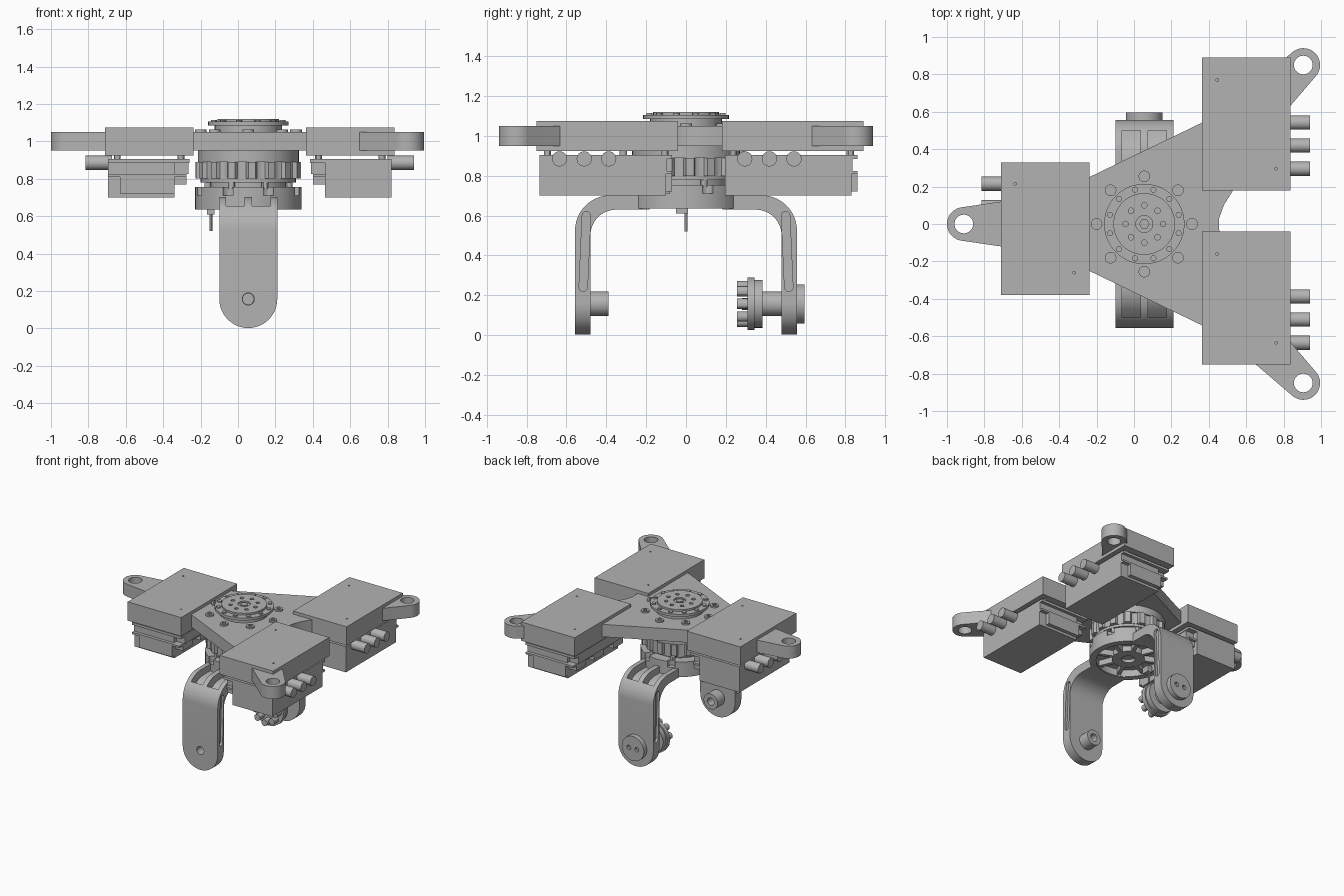
import bpy, bmesh, math
from math import sin, cos, pi, radians

if "Cube" in bpy.data.objects:
    bpy.data.objects.remove(bpy.data.objects["Cube"], do_unlink=True)

grey = bpy.data.materials.new("plain grey")
grey.use_nodes = True
grey.diffuse_color = (0.45, 0.45, 0.45, 1)
grey.node_tree.nodes["Principled BSDF"].inputs["Base Color"].default_value = (0.45, 0.45, 0.45, 1)

HX = 0.055      # x of the hub axis
PIVOT = 0.157   # height of the fork pivot
parts = []


def prism(name, pts, lo, hi, axis="z"):
    """Extrude a closed outline along an axis."""
    place = {"x": lambda u, v, w: (w, u, v),
             "y": lambda u, v, w: (u, w, v),
             "z": lambda u, v, w: (u, v, w)}[axis]
    bm = bmesh.new()
    a = [bm.verts.new(place(u, v, lo)) for u, v in pts]
    b = [bm.verts.new(place(u, v, hi)) for u, v in pts]
    bm.faces.new(a)
    bm.faces.new(b)
    for i in range(len(a)):
        j = (i + 1) % len(a)
        bm.faces.new((a[i], a[j], b[j], b[i]))
    bmesh.ops.recalc_face_normals(bm, faces=bm.faces)
    mesh = bpy.data.meshes.new(name)
    bm.to_mesh(mesh)
    bm.free()
    mesh.materials.append(grey)
    ob = bpy.data.objects.new(name, mesh)
    bpy.context.collection.objects.link(ob)
    parts.append(ob)
    return ob


def arc(c, r, a0, a1, n):
    return [(c[0] + r * cos(radians(a0 + (a1 - a0) * i / n)),
             c[1] + r * sin(radians(a0 + (a1 - a0) * i / n))) for i in range(n + 1)]


def cyl(name, c, r, lo, hi, axis="z", n=32):
    return prism(name, arc(c, r, 0, 360, n)[:-1], lo, hi, axis)


def box(name, x, y, z):
    (x0, x1), (y0, y1) = sorted(x), sorted(y)
    return prism(name, [(x0, y0), (x1, y0), (x1, y1), (x0, y1)], z[0], z[1])


def boolean(ob, other, op="DIFFERENCE"):
    mod = ob.modifiers.new("cut", "BOOLEAN")
    mod.operation, mod.solver, mod.object = op, "EXACT", other
    bpy.context.view_layer.objects.active = ob
    bpy.ops.object.modifier_apply(modifier=mod.name)
    parts.remove(other)
    bpy.data.objects.remove(other, do_unlink=True)


def ring(r, n, start=0, c=(HX, 0)):
    return arc(c, r, start, start + 360, n)[:-1]


# Three-armed mounting plate with eyelets
half = arc((-0.91, 0), 0.09, 180, 98, 10) + [(-0.71, 0.12), (-0.24, 0.25), (0.36, 0.54), (0.65, 0.75)]
half += arc((0.905, 0.85), 0.09, 130, -40, 18) + [(0.835, 0.63), (0.53, 0.18), (0.48, 0.10), (0.455, 0.03)]
outline = half + [(x, -y) for x, y in reversed(half[1:])]
plate = prism("mounting_plate", outline, 0.95, 1.05)
for eye in [(-0.91, 0), (0.905, 0.85), (0.905, -0.85)]:
    boolean(plate, cyl("eye_cutter", eye, 0.05, 0.9, 1.1))

# Upper bearing: stacked discs, bolts and a recessed centre
cyl("bearing_base", (HX, 0), 0.18, 1.04, 1.085, n=48)
cyl("bearing_flange", (HX, 0), 0.215, 1.085, 1.105, n=48)
cap = cyl("bearing_cap", (HX, 0), 0.165, 1.10, 1.12, n=48)
for c in ring(0.10, 8):
    boolean(cap, cyl("hole_cutter", c, 0.015, 1.108, 1.2, n=12))
boolean(cap, cyl("centre_cutter", (HX, 0), 0.045, 1.108, 1.2, n=24))
cyl("centre_bolt", (HX, 0), 0.028, 1.10, 1.118, n=6)
for c in ring(0.19, 12, 15):
    cyl("flange_bolt", c, 0.016, 1.10, 1.115, n=12)
for c in ring(0.255, 8):
    screw = cyl("plate_screw", c, 0.031, 1.04, 1.062, n=16)
    boolean(screw, cyl("socket_cutter", c, 0.016, 1.054, 1.1, n=6))

# Fluted drum under the plate
cyl("drum_rim", (HX, 0), 0.27, 0.89, 0.952, n=48)
flutes = []
for i in range(16):
    for da, r in [(0, 0.283), (8, 0.283), (10, 0.262), (13, 0.257), (17, 0.257), (20, 0.262)]:
        a = radians(i * 22.5 + da)
        flutes.append((HX + r * cos(a), r * sin(a)))
prism("fluted_drum", flutes, 0.80, 0.89)
cyl("drum_lower_lip", (HX, 0), 0.255, 0.78, 0.80, n=48)
cyl("drum_neck", (HX, 0), 0.21, 0.745, 0.785, n=48)
for c in ring(0.235, 8, 22.5):
    cyl("drum_bolt", c, 0.018, 0.745, 0.79, n=12)

# Swivel ring holding the fork
swivel = cyl("swivel_ring", (HX, 0), 0.285, 0.635, 0.755, n=48)
boolean(swivel, cyl("swivel_cutter", (HX, 0), 0.235, 0.6, 0.69, n=48))
for c in ring(0.275, 8, 22.5):
    boolean(swivel, cyl("notch_cutter", c, 0.03, 0.71, 0.8, n=12))
inner = cyl("swivel_hub", (HX, 0), 0.12, 0.645, 0.70, n=32)
boolean(inner, cyl("hub_cutter", (HX, 0), 0.05, 0.6, 0.67, n=24))
for i in range(8):
    a = radians(i * 45 + 22.5)
    d, s = (cos(a), sin(a)), (-sin(a) * 0.014, cos(a) * 0.014)
    prism("swivel_spoke", [(HX + d[0] * r + k * s[0], d[1] * r + k * s[1])
                           for r, k in [(0.1, -1), (0.245, -1), (0.245, 1), (0.1, 1)]], 0.645, 0.70)
box("sensor_foot", (-0.165, -0.125), (-0.05, 0.01), (0.61, 0.66))
cyl("sensor_pin", (-0.145, 0), 0.008, 0.52, 0.65, n=12)

# Fork: arched profile with rounded arm ends
outer = [(0.557, PIVOT)] + arc((0.38, 0.525), 0.177, 0, 90, 14)
inside = arc((0.35, 0.5), 0.13, 90, 0, 14) + [(0.48, PIVOT)]
side = outer + [(-y, z) for y, z in reversed(outer)]
side += [(-y, z) for y, z in reversed(inside)] + inside
fork = prism("fork", side, HX - 0.155, HX + 0.155, "x")
for s in (-1, 1):
    lo, hi = sorted((s * 0.48, s * 0.557))
    end = [(HX - 0.155, PIVOT + 0.01)] + arc((HX, PIVOT), 0.155, 180, 360, 24) + [(HX + 0.155, PIVOT + 0.01)]
    boolean(fork, prism("arm_end", end, lo, hi, "y"), "UNION")
    # weight-saving pockets on the shoulders
    pocket = [(0.25, 0.8), (0.5, 0.8), (0.5, 0.56), (0.456, 0.606), (0.41, 0.637), (0.35, 0.65), (0.25, 0.65)]
    for x0, x1 in [(-0.065, 0.035), (0.075, 0.175)]:
        boolean(fork, prism("pocket_cutter", [(s * y, z) for y, z in pocket], x0, x1, "x"))
    # long grooves in the arm edges
    groove = arc((s * 0.516, 0.24), 0.021, 180, 360, 8) + arc((s * 0.5, 0.6), 0.021, 0, 180, 8)
    for x in (HX - 0.155, HX + 0.155):
        boolean(fork, prism("groove_cutter", groove, x - 0.02, x + 0.02, "x"))
boolean(fork, cyl("fork_centre_cutter", (HX, 0), 0.24, 0.5, 0.9, n=48))
boolean(fork, cyl("pivot_cutter", (HX, PIVOT), 0.032, -0.7, -0.4, "y", 24))

# Front arm: hollow pivot boss
boss = cyl("front_boss", (HX, PIVOT), 0.062, -0.485, -0.39, "y")
boolean(boss, cyl("boss_cutter", (HX, PIVOT), 0.03, -0.6, -0.3, "y", 24))

# Rear arm: outer cap, shaft, flange and flange pins
rear_cap = cyl("rear_cap", (HX, PIVOT), 0.098, 0.55, 0.595, "y", 40)
for dx in (-0.035, 0.035):
    boolean(rear_cap, cyl("cap_hole_cutter", (HX + dx, PIVOT), 0.018, 0.575, 0.7, "y", 16))
cyl("rear_shaft", (HX, PIVOT), 0.062, 0.38, 0.485, "y")
cyl("rear_flange", (HX, PIVOT), 0.12, 0.345, 0.385, "y", 40)
cyl("rear_flange_plate", (HX, PIVOT), 0.132, 0.31, 0.345, "y", 16)
for c in ring(0.09, 8, 0, (HX, PIVOT)):
    cyl("flange_pin", c, 0.026, 0.255, 0.315, "y", 12)
cyl("flange_centre", (HX, PIVOT), 0.03, 0.28, 0.315, "y", 16)


# Motor driver unit: lid, circuit boards, body and cable sockets
def unit(cx, cy, s):
    def X(*v):
        return [cx + s * d for d in v]

    def Y(*v):
        return [cy + s * d for d in v]

    lid = box("unit_lid", X(-0.237, 0.237), Y(-0.355, 0.355), (0.925, 1.075))
    for dx, dy in [(-0.155, 0.235), (0.16, -0.24)]:
        boolean(lid, cyl("lid_hole_cutter", (cx + s * dx, cy + s * dy), 0.007, 1.05, 1.1, n=10))
    box("unit_body", X(-0.135, 0.22), Y(-0.34, 0.295), (0.70, 0.81))
    box("unit_body_end", X(-0.135, 0.155), Y(0.29, 0.325), (0.72, 0.81))
    box("unit_upper_body", X(-0.135, 0.22), Y(-0.34, 0.30), (0.81, 0.905))
    box("upper_board", X(-0.215, 0.22), Y(-0.34, 0.325), (0.885, 0.905))
    box("lower_board", X(-0.20, 0.22), Y(-0.33, 0.325), (0.81, 0.825))
    box("edge_connector", X(-0.21, -0.13), Y(-0.30, 0.27), (0.825, 0.885))
    for dy in (-0.25, 0, 0.22):
        box("side_terminal", X(-0.20, -0.13), Y(dy - 0.06, dy + 0.06), (0.77, 0.812))
    for dx in (-0.17, 0.17):
        for dy in (-0.30, 0.29):
            cyl("standoff", (cx + s * dx, cy + s * dy), 0.018, 0.90, 0.93, n=12)
    for dy in (0.007, -0.116, -0.24):
        lo, hi = sorted(X(0.2, 0.34))
        cyl("cable_socket", (cy + s * dy, 0.885), 0.038, lo, hi, "x", 24)


unit(0.6, 0.535, 1)
unit(0.6, -0.395, 1)
unit(-0.475, -0.025, -1)

# Smooth curved sides, keep edges crisp
bpy.ops.object.select_all(action="DESELECT")
for ob in parts:
    ob.select_set(True)
bpy.context.view_layer.objects.active = parts[0]
bpy.ops.object.shade_smooth_by_angle(angle=radians(30))
